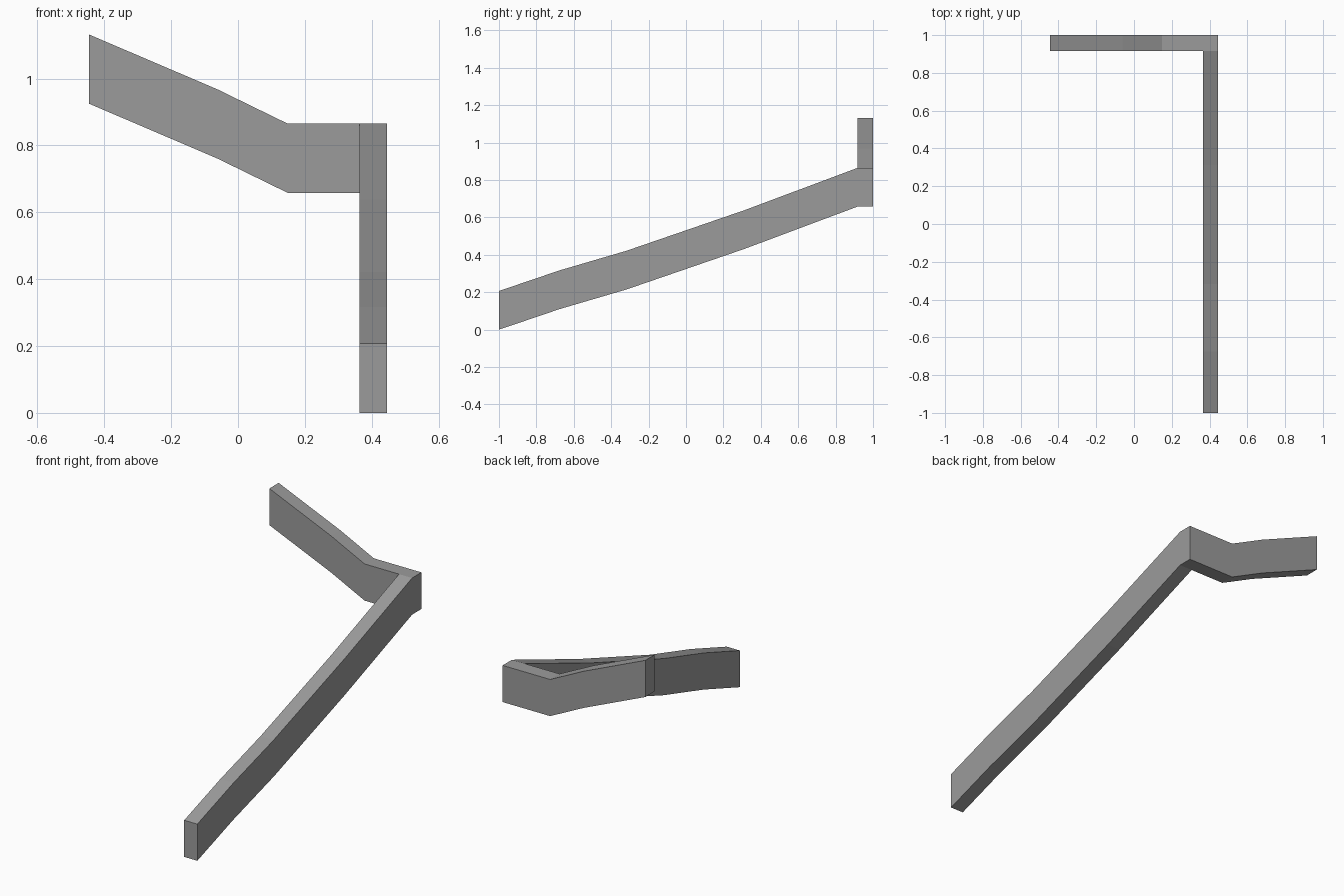
import bpy
import bmesh
from mathutils import Vector

default = bpy.data.objects.get("Cube")
if default:
    bpy.data.objects.remove(default, do_unlink=True)

# Plan dimensions of the bent rail
IN_X, OUT_X = 0.364, 0.446
IN_Y, OUT_Y = 0.917, 1.0
DEPTH = 0.207
CORNER_Z = 0.865

# Top-edge profiles: (distance along the arm, height)
long_arm = [(-1.0, DEPTH), (-0.676, 0.317), (-0.318, 0.422),
            (0.313, 0.639), (IN_Y, CORNER_Z)]
short_arm = [(IN_X, CORNER_Z), (0.149, CORNER_Z), (-0.062, 0.968),
             (-0.446, 1.132)]


def add_strip(bm, rungs):
    """Join pairs of points into a strip of quads."""
    pairs = [[bm.verts.new(p) for p in rung] for rung in rungs]
    for (a, b), (c, d) in zip(pairs, pairs[1:]):
        bm.faces.new((a, b, d, c))


bm = bmesh.new()
# Rising long arm, ending in the flat corner square
add_strip(bm, [((IN_X, y, z), (OUT_X, y, z))
               for y, z in long_arm + [(OUT_Y, CORNER_Z)]])
# Short arm climbing across the back
add_strip(bm, [((x, IN_Y, z), (x, OUT_Y, z)) for x, z in short_arm])
bmesh.ops.remove_doubles(bm, verts=bm.verts[:], dist=0.001)

# Drop the top ribbon straight down to form the solid
result = bmesh.ops.extrude_face_region(bm, geom=bm.faces[:])
lower = [g for g in result["geom"] if isinstance(g, bmesh.types.BMVert)]
bmesh.ops.translate(bm, verts=lower, vec=Vector((0, 0, -DEPTH)))
bmesh.ops.recalc_face_normals(bm, faces=bm.faces[:])

mesh = bpy.data.meshes.new("bent_rail")
bm.to_mesh(mesh)
bm.free()
rail = bpy.data.objects.new("bent_rail", mesh)
bpy.context.collection.objects.link(rail)

# Plain grey finish
grey = bpy.data.materials.new("mid_grey")
grey.use_nodes = True
colour = (0.33, 0.33, 0.33, 1.0)
grey.diffuse_color = colour
grey.node_tree.nodes["Principled BSDF"].inputs["Base Color"].default_value = colour
mesh.materials.append(grey)
